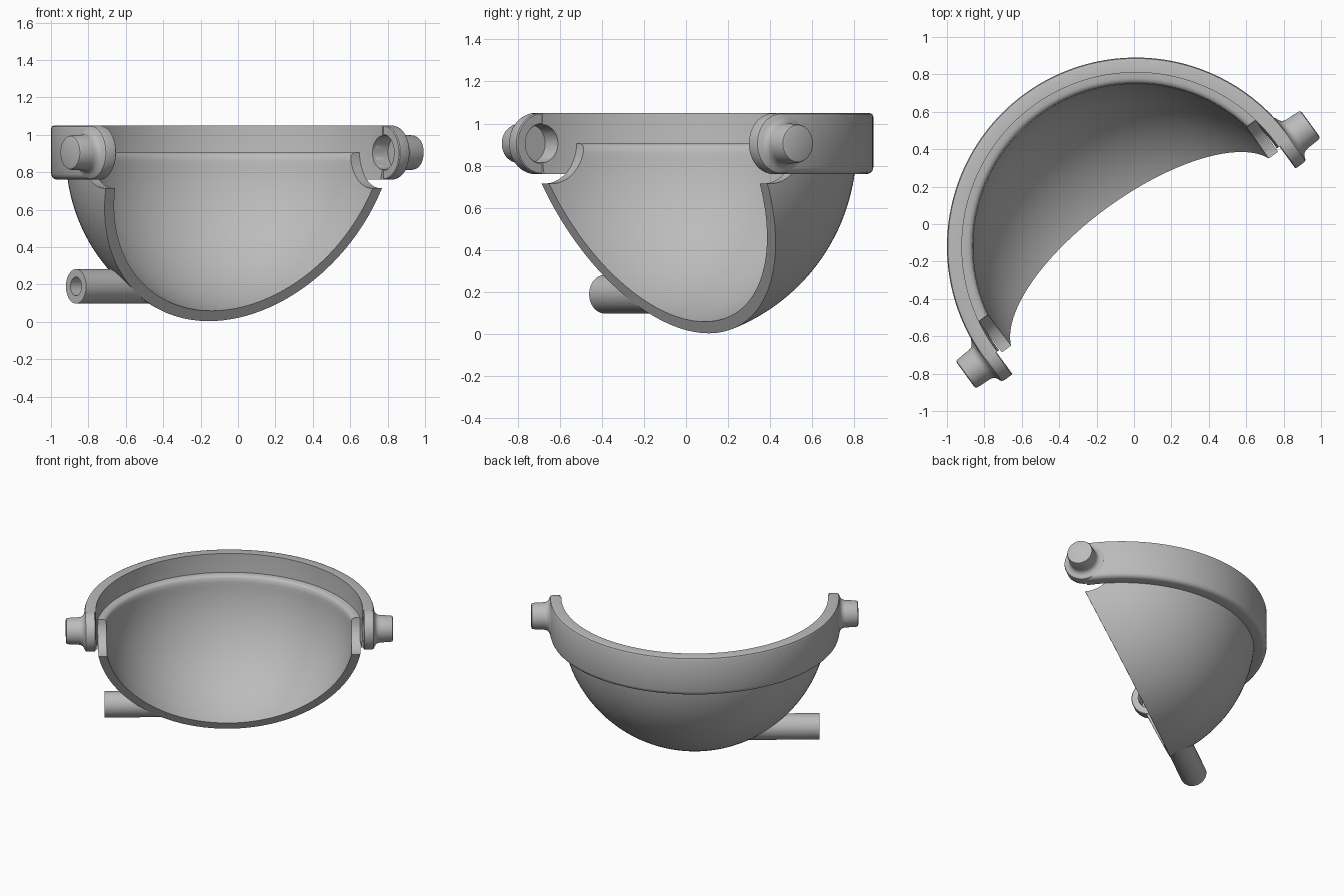
import bpy, bmesh
from math import sin, cos, pi, radians, asin, atan2
from mathutils import Matrix, Vector

cube = bpy.data.objects.get("Cube")
if cube:
    bpy.data.objects.remove(cube, do_unlink=True)

PIVOT_Y, PIVOT_Z = -0.02, 0.905      # hinge axis, parallel to local x
DOME_Z, OUTER, INNER = 0.89, 0.93, 0.87
PLACE = Matrix.Translation((0.01, -0.12, 0)) @ Matrix.Rotation(radians(36), 4, 'Z')

grey = bpy.data.materials.new("plain grey")
grey.use_nodes = True
grey.diffuse_color = (0.5, 0.5, 0.5, 1)
grey.node_tree.nodes["Principled BSDF"].inputs["Base Color"].default_value = grey.diffuse_color


def make_object(name, bm, matrix=Matrix.Identity(4)):
    bm.transform(matrix)
    bmesh.ops.remove_doubles(bm, verts=bm.verts, dist=1e-5)
    bmesh.ops.recalc_face_normals(bm, faces=bm.faces)
    mesh = bpy.data.meshes.new(name)
    bm.to_mesh(mesh)
    bm.free()
    mesh.materials.append(grey)
    obj = bpy.data.objects.new(name, mesh)
    bpy.context.collection.objects.link(obj)
    return obj


def lathe(name, profile, start=0, end=2 * pi, steps=96, matrix=Matrix.Identity(4)):
    """Turn a closed (radius, height) loop about z; partial turns get end caps."""
    bm = bmesh.new()
    full = end - start > 2 * pi - 1e-4
    rings = []
    for i in range(steps if full else steps + 1):
        a = start + (end - start) * i / steps
        rings.append([bm.verts.new((r * cos(a), r * sin(a), z)) for r, z in profile])
    n = len(profile)
    for i in range(steps):
        a, b = rings[i], rings[(i + 1) % len(rings)]
        for j in range(n):
            k = (j + 1) % n
            if profile[j][0] or profile[k][0]:
                bm.faces.new((a[j], b[j], b[k], a[k]))
    if not full:
        bm.faces.new(rings[0])
        bm.faces.new(rings[-1])
    return make_object(name, bm, matrix)


def along_hinge(side):
    """Map lathe height to distance outward along the hinge axis."""
    return Matrix.Translation((0, PIVOT_Y, PIVOT_Z)) @ Matrix.Rotation(side * pi / 2, 4, 'Y')


def rod(name, radius, half):
    return lathe(name, [(0, -half), (radius, -half), (radius, half), (0, half)],
                 steps=64, matrix=along_hinge(1))


def cut(obj, *cutters):
    for c in cutters:
        c.hide_render = True
        mod = obj.modifiers.new("cut", 'BOOLEAN')
        mod.operation, mod.solver, mod.object = 'DIFFERENCE', 'EXACT', c
    bpy.context.view_layer.update()
    dg = bpy.context.evaluated_depsgraph_get()
    mesh = bpy.data.meshes.new_from_object(obj.evaluated_get(dg))
    obj.modifiers.clear()
    obj.data = mesh
    for c in cutters:
        bpy.data.objects.remove(c, do_unlink=True)


def arc(radius, first, last, steps):
    """Points of the dome section, angles measured from straight down."""
    out = []
    for i in range(steps + 1):
        a = first + (last - first) * i / steps
        r = radius * sin(a)
        out.append((r if r > 1e-6 else 0, DOME_Z - radius * cos(a)))
    return out


# Dome shell with a rounded lip, sliced by a leaning plane and notched at the hinge
dome = lathe("dome_shell",
             arc(INNER, 0, radians(88), 40)
             + [(0.874, 0.889), (0.884, 0.9), (0.9, 0.905), (0.937, 0.905)]
             + arc(OUTER, pi / 2, 0, 40), steps=128)
lean = atan2(0.314, 0.7)
normal = Vector((0, cos(lean), sin(lean)))
bm = bmesh.new()
bmesh.ops.create_cube(bm, size=4)
slab = make_object("slice_cutter", bm,
                   Matrix.Translation(Vector((0, 0.284, 0)) - normal * 2)
                   @ Matrix.Rotation(lean, 4, 'X'))
cut(dome, slab, rod("notch_cutter", 0.19, 1.2))

# Half-ring rim band
tail = asin(-PIVOT_Y / 0.97)
band = lathe("rim_band",
             [(0.93, 1.05), (0.93, 0.83), (0.918, 0.76), (0.978, 0.76), (0.994, 0.765),
              (1.005, 0.776), (1.01, 0.792), (1.01, 1.032), (1.005, 1.045), (0.992, 1.05)],
             -tail, pi + tail, 96)
cut(band, rod("bore_cutter", 0.09, 1.03))

# Round hinge ears with hollow pivot pins
ears = [lathe(name,
              [(0, 1.03), (0.09, 1.03), (0.09, 0.945), (0.096, 0.935), (0.14, 0.935),
               (0.145, 0.94), (0.145, 0.99), (0.141, 1.003), (0.13, 1.01), (0.12, 1.013),
               (0.107, 1.022), (0.099, 1.035), (0.096, 1.05), (0.092, 1.125),
               (0.088, 1.136), (0.078, 1.14), (0, 1.14)],
              steps=64, matrix=along_hinge(side))
        for name, side in (("left_hinge_ear", 1), ("right_hinge_ear", -1))]

# Drain pipe, trimmed to the dome wall
pipe = lathe("drain_pipe",
             [(0, 0.55), (0.05, 0.55), (0.05, 0.865), (0.092, 0.865), (0.092, 0.2), (0, 0.2)],
             steps=64,
             matrix=Matrix.Translation((0, 0.3, 0.19)) @ Matrix.Rotation(-pi / 2, 4, 'Y'))
bm = bmesh.new()
bmesh.ops.create_uvsphere(bm, u_segments=96, v_segments=48, radius=0.905)
cut(pipe, make_object("wall_cutter", bm, Matrix.Translation((0, 0, DOME_Z))))

# Turn into place and shade
for obj in [dome, band, pipe] + ears:
    obj.data.transform(PLACE)
    bpy.ops.object.select_all(action='DESELECT')
    obj.select_set(True)
    bpy.context.view_layer.objects.active = obj
    bpy.ops.object.shade_smooth_by_angle(angle=radians(35))
